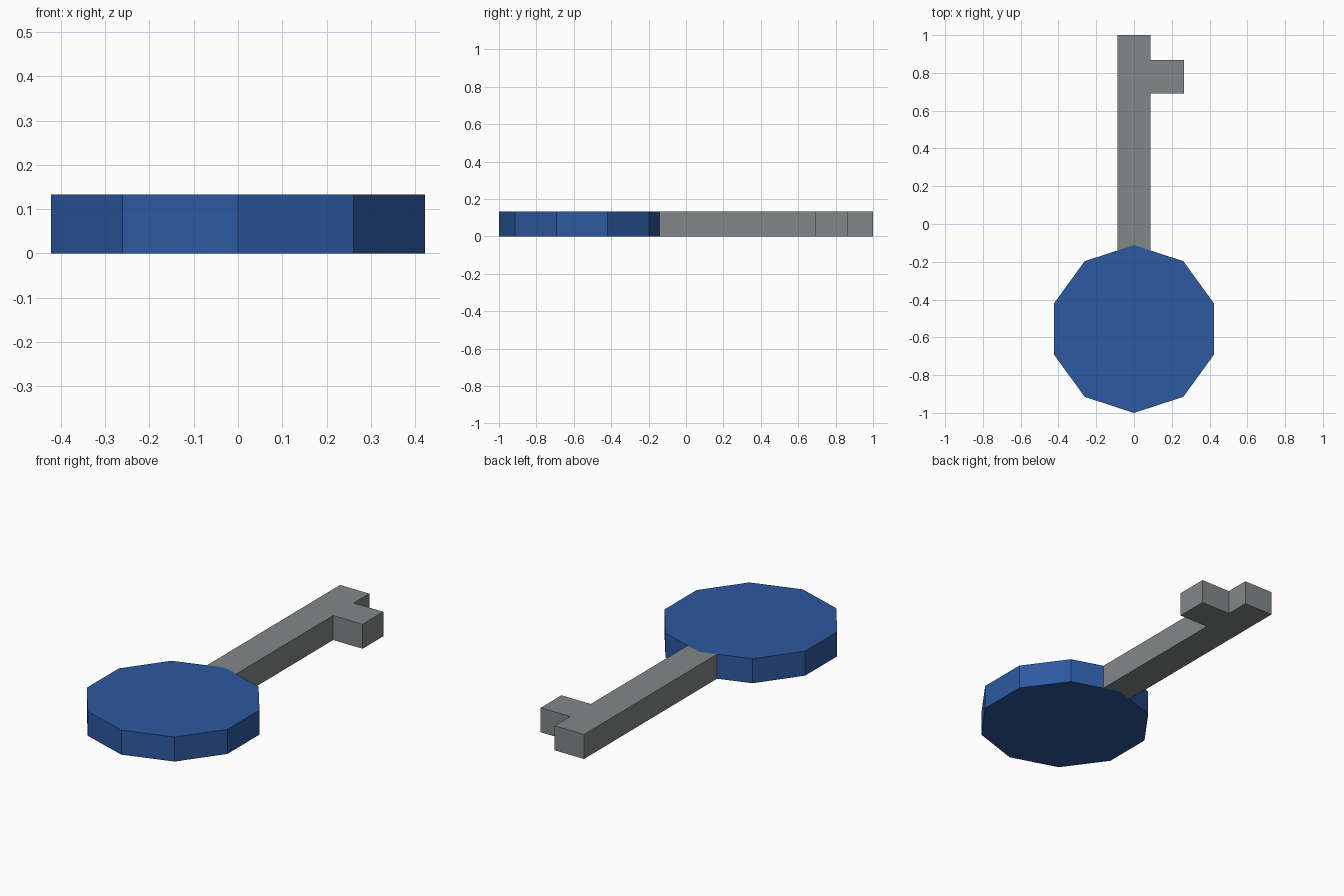
import bpy, bmesh
from math import cos, sin, pi

HEIGHT = 0.133

default_cube = bpy.data.objects.get("Cube")
if default_cube:
    bpy.data.objects.remove(default_cube, do_unlink=True)


def make_material(name, rgb):
    mat = bpy.data.materials.new(name)
    mat.use_nodes = True
    colour = (*rgb, 1.0)
    mat.diffuse_color = colour
    mat.node_tree.nodes["Principled BSDF"].inputs["Base Color"].default_value = colour
    return mat


def make_prism(name, outline, mat):
    """Extrude a counter-clockwise floor outline up to the key's thickness."""
    bm = bmesh.new()
    base = bm.faces.new([bm.verts.new((x, y, 0)) for x, y in outline])
    top = bmesh.ops.extrude_face_region(bm, geom=[base], use_keep_orig=True)
    verts = [v for v in top["geom"] if isinstance(v, bmesh.types.BMVert)]
    bmesh.ops.translate(bm, verts=verts, vec=(0, 0, HEIGHT))
    bmesh.ops.recalc_face_normals(bm, faces=bm.faces[:])
    mesh = bpy.data.meshes.new(name)
    bm.to_mesh(mesh)
    bm.free()
    mesh.materials.append(mat)
    obj = bpy.data.objects.new(name, mesh)
    bpy.context.collection.objects.link(obj)
    return obj


blue = make_material("blue", (0.026, 0.100, 0.350))
grey = make_material("metal grey", (0.227, 0.242, 0.247))

# Ten-sided handle with a corner pointing along the shaft
sides, radius, centre_y = 10, 0.444, -0.556
handle = [(radius * sin(-2 * pi * i / sides),
           centre_y + radius * cos(2 * pi * i / sides)) for i in range(sides)]
make_prism("key_handle", handle, blue)

# Shaft fitted around the handle's corner, with one square tooth near the tip
half = 0.088
tip_y = handle[0][1]
joint_y = tip_y - half * (tip_y - handle[1][1]) / abs(handle[1][0])
shaft = [(-half, 1), (-half, joint_y), (0, tip_y), (half, joint_y),
         (half, 0.69), (0.265, 0.69), (0.265, 0.867), (half, 0.867), (half, 1)]
make_prism("key_shaft", shaft, grey)
